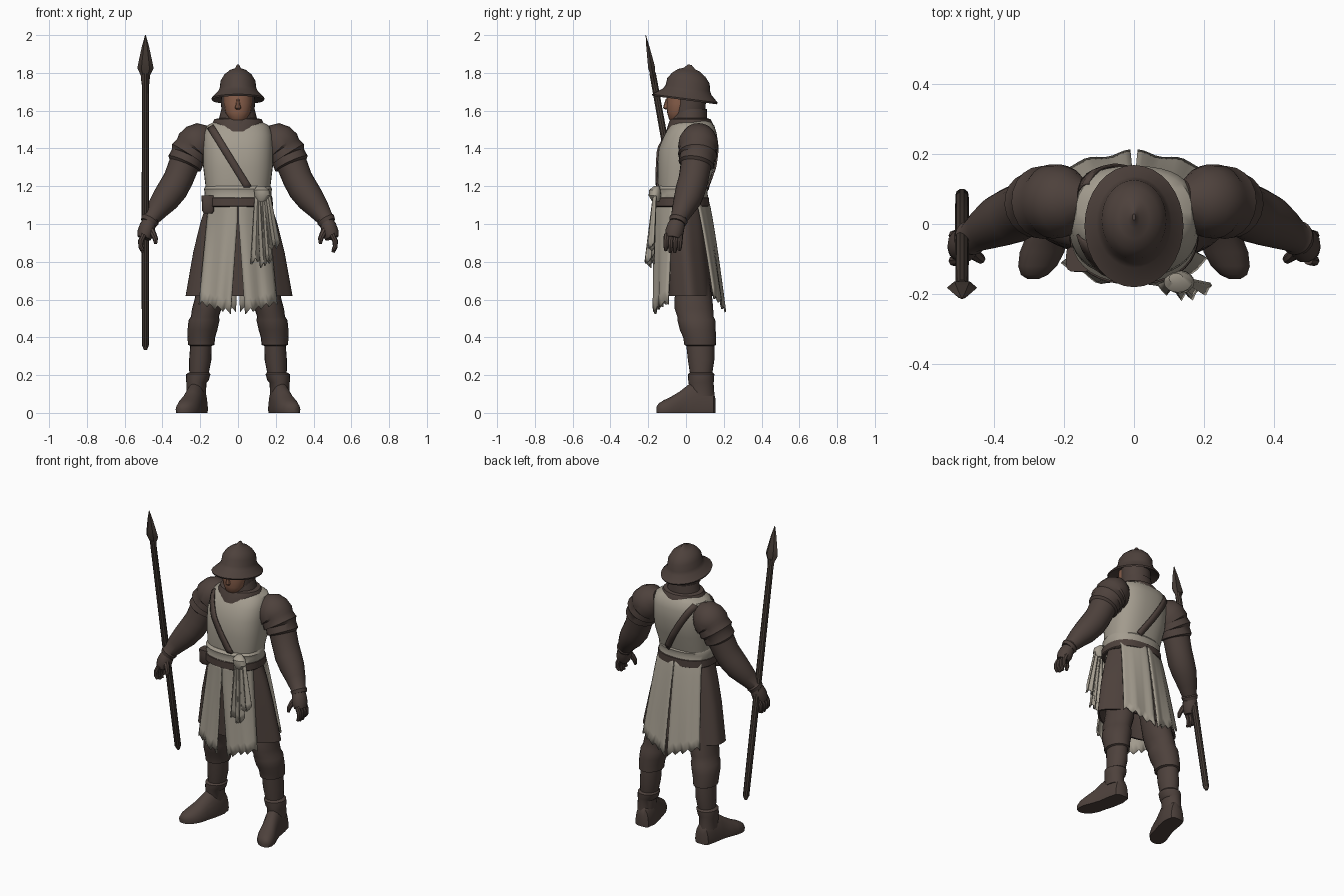
import bpy, bmesh, math
from mathutils import Vector


def material(name, rgb):
    m = bpy.data.materials.new(name)
    m.diffuse_color = (*rgb, 1)
    return m


BROWN = material("dark brown leather", (0.075, 0.053, 0.045))
WOOD = material("dark wood", (0.058, 0.043, 0.035))
CLOTH = material("grey beige cloth", (0.37, 0.335, 0.275))
SKIN = material("skin", (0.25, 0.115, 0.07))


def finish(name, bm, mat, angle=40):
    bmesh.ops.recalc_face_normals(bm, faces=bm.faces)
    me = bpy.data.meshes.new(name)
    bm.to_mesh(me)
    bm.free()
    me.materials.append(mat)
    me.shade_smooth()
    me.set_sharp_from_angle(angle=math.radians(angle))
    ob = bpy.data.objects.new(name, me)
    bpy.context.collection.objects.link(ob)
    return ob


def skin_rings(name, rings, mat, caps=True, angle=40):
    """Bridge a list of equal point rings."""
    bm = bmesh.new()
    vs = [[bm.verts.new(p) for p in r] for r in rings]
    n = len(vs[0])
    for a, b in zip(vs, vs[1:]):
        for i in range(n):
            bm.faces.new((a[i], a[(i + 1) % n], b[(i + 1) % n], b[i]))
    if caps:
        bm.faces.new(vs[0])
        bm.faces.new(vs[-1])
    return finish(name, bm, mat, angle)


def loft(name, rows, mat, s=1, n=28, e=2.0, ripple=0, tilt=0, caps=True, angle=40):
    """Stack of level oval rings: rows are (z, x centre, y centre, x radius, y radius)."""
    rings = []
    for z, cx, cy, rx, ry in rows:
        ring = []
        for i in range(n):
            a = 2 * math.pi * i / n
            c, d = math.cos(a), math.sin(a)
            k = 1 + ripple * math.cos(7 * a)
            x = rx * k * math.copysign(abs(c) ** (2 / e), c)
            y = cy + ry * k * math.copysign(abs(d) ** (2 / e), d)
            ring.append((s * (cx + x), y, z - tilt * y))
        rings.append(ring)
    return skin_rings(name, rings, mat, caps, angle)


def tube(name, rows, mat, s=1, n=14, flat=1.0, angle=40):
    """Round limb along a path: rows are (x, y, z, radius); flat squeezes across y."""
    pts = [Vector(r[:3]) for r in rows]
    rings = []
    for i, p in enumerate(pts):
        d = (pts[min(i + 1, len(pts) - 1)] - pts[max(i - 1, 0)]).normalized()
        u = Vector((0, 1, 0)).cross(d).normalized()
        v = d.cross(u)
        r = rows[i][3]
        ring = []
        for j in range(n):
            a = 2 * math.pi * j / n
            q = p + u * r * math.cos(a) + v * r * flat * math.sin(a)
            ring.append((s * q.x, q.y, q.z))
        rings.append(ring)
    return skin_rings(name, rings, mat, True, angle)


def panel(name, fn, nu, nv, mat, thick=0.01):
    """Thin cloth sheet from a function of u and v."""
    bm = bmesh.new()
    g = [[bm.verts.new(fn(i / nu, j / nv)) for j in range(nv + 1)] for i in range(nu + 1)]
    for i in range(nu):
        for j in range(nv):
            bm.faces.new((g[i][j], g[i + 1][j], g[i + 1][j + 1], g[i][j + 1]))
    ob = finish(name, bm, mat)
    m = ob.modifiers.new("thickness", "SOLIDIFY")
    m.thickness, m.offset = thick, 0
    return ob


def ragged(u, n):
    return 0.012 * ((round(u * n) * 7) % 3 - 1)


# Torso, collar and hood
TORSO = [(1.12, 0, -.02, .165, .12), (1.2, 0, -.018, .172, .132), (1.3, 0, 0, .184, .15),
         (1.4, 0, .01, .186, .155), (1.47, 0, .025, .182, .14), (1.52, 0, .033, .165, .117),
         (1.545, 0, .035, .12, .09)]
loft("tabard_body", TORSO, CLOTH, e=2.5, n=36)
loft("collar", [(1.49, 0, .02, .125, .125), (1.525, 0, .025, .14, .12), (1.555, 0, .025, .125, .105),
                (1.56, 0, .022, .1, .09), (1.61, 0, .025, .088, .085)], BROWN)
loft("hood", [(1.51, 0, .0, .085, .1), (1.545, 0, -.0, .078, .088), (1.58, 0, .015, .086, .085),
              (1.64, 0, .02, .09, .085), (1.72, 0, .015, .088, .085)], BROWN)
# Face and nose
loft("face", [(1.54, 0, -.055, .025, .02), (1.555, 0, -.05, .046, .04), (1.59, 0, -.04, .066, .06),
              (1.64, 0, -.035, .075, .068), (1.7, 0, -.03, .075, .07)], SKIN, n=20)
loft("nose", [(1.605, 0, -.1, .01, .008), (1.615, 0, -.104, .016, .018), (1.635, 0, -.1, .011, .016),
              (1.665, 0, -.096, .007, .01)], SKIN, n=8)

# Wide brimmed helmet
loft("helmet", [(1.685, 0, .005, .088, .105), (1.655, 0, -.006, .138, .17), (1.664, 0, -.006, .141, .174),
                (1.70, 0, .005, .107, .13), (1.72, 0, .01, .097, .118), (1.76, 0, .013, .092, .112),
                (1.792, 0, .015, .073, .088), (1.815, 0, .016, .044, .058), (1.826, 0, .018, .016, .03),
                (1.846, 0, .02, .005, .009)], BROWN, n=32, tilt=.13)


# Shoulder strap crossing chest and back
def torso_y(x, z, side):
    for a, b in zip(TORSO, TORSO[1:]):
        if a[0] <= z <= b[0]:
            t = (z - a[0]) / (b[0] - a[0])
            cy, rx, ry = (a[k] + t * (b[k] - a[k]) for k in (2, 3, 4))
            return cy + side * (ry * max(0, 1 - abs(x / rx) ** 2.5) ** .4 + .006)
    return 0


for side, label in ((-1, "front"), (1, "back")):
    def strap(u, v, side=side):
        x = -.145 + .2 * u + .032 * (v - .5)
        z = 1.515 - .325 * u + .02 * (v - .5)
        return (x, torso_y(x, z, side), z)
    panel("strap_" + label, strap, 14, 2, BROWN, .009)

# Skirt with an inner wall
loft("skirt", [(1.14, 0, -.02, .16, .11), (1.0, 0, -.008, .205, .115), (.85, 0, .002, .242, .12),
               (.62, 0, .02, .283, .128), (.62, 0, .02, .27, .117), (.9, 0, 0, .21, .1)],
     BROWN, n=56, ripple=.02)

# Cloth panels hanging from the waist
for s, label in ((1, "left"), (-1, "right")):
    def front(u, v, s=s):
        xi = .003 + .036 * max(0, v - .2) / .8
        xo = .15 + .055 * v
        x = xi + (xo - xi) * u
        y = -.166 + (.1 - .035 * v) * u * u + .008 * v * math.cos(u * 11 + s)
        return (s * x, y, 1.14 - v * (.605 - .05 * u - ragged(u, 12)))
    panel("front_tabard_" + label, front, 12, 10, CLOTH)

    def back(u, v, s=s):
        x = .002 + .008 * v + (.15 + .045 * v) * u
        y = .11 + .092 * v ** .8 - (.06 - .012 * v) * u ** 1.5 + .006 * v * math.cos(u * 10)
        return (s * x, y, 1.15 - v * (.605 - .07 * u - ragged(u, 12)))
    panel("back_tabard_" + label, back, 12, 10, CLOTH)

# Waist sash, belt and pouch
loft("waist_sash", [(1.125, 0, -.025, .172, .134), (1.14, 0, -.025, .18, .143), (1.165, 0, -.025, .176, .138),
                    (1.185, 0, -.025, .18, .143), (1.2, 0, -.022, .172, .132)], CLOTH, n=36, e=2.3)
loft("belt", [(1.09, 0, -.025, .18, .14), (1.095, 0, -.025, .185, .148), (1.138, 0, -.025, .183, .148),
              (1.143, 0, -.025, .176, .138)], BROWN, n=36, e=2.3)
loft("pouch", [(1.055, -.158, -.1, .022, .025), (1.07, -.158, -.1, .032, .035), (1.12, -.158, -.1, .034, .037),
               (1.15, -.158, -.1, .036, .036)], BROWN, n=16, e=4)

# Sash knot and its hanging ends
loft("sash_knot", [(1.12, .125, -.16, .025, .02), (1.15, .13, -.165, .042, .033),
                   (1.18, .125, -.165, .04, .03), (1.2, .12, -.155, .02, .015)], CLOTH, n=16)
for k, (x0, x1, w, y1, zb) in enumerate(((.115, .115, .045, -.185, .80), (.145, .185, .035, -.185, .86),
                                         (.125, .15, .03, -.2, .78))):
    def tail(u, v, x0=x0, x1=x1, w=w, y1=y1, zb=zb):
        x = x0 + (x1 - x0) * v + (u - .5) * (.045 + (2 * w - .045) * v)
        y = -.165 + (y1 + .165) * v + (.005 + .01 * v) * math.cos(u * 13)
        return (x, y, 1.16 + v * (zb - 1.16 + .03 * u + ragged(u, 8)))
    panel("sash_end_%d" % (k + 1), tail, 8, 8, CLOTH)

ARM = [(.14, .07, 1.47, .055), (.175, .068, 1.455, .09), (.205, .066, 1.435, .104), (.235, .064, 1.405, .106),
       (.24, .063, 1.397, .098), (.262, .061, 1.365, .104), (.266, .06, 1.357, .092), (.283, .054, 1.32, .095),
       (.287, .052, 1.312, .081), (.315, .04, 1.24, .079), (.345, .025, 1.185, .08), (.385, .008, 1.13, .074),
       (.425, -.015, 1.08, .06), (.46, -.037, 1.03, .045), (.465, -.04, 1.022, .05), (.475, -.046, 1.005, .044)]
LEG = [(.76, .12, .03, .085, .085), (.6, .15, .04, .08, .1), (.55, .166, .042, .078, .102),
       (.51, .175, .05, .074, .096), (.49, .18, .055, .082, .1), (.44, .188, .062, .079, .095),
       (.4, .194, .072, .073, .087), (.36, .195, .075, .07, .084), (.355, .196, .076, .057, .074),
       (.28, .2, .08, .059, .07), (.215, .206, .08, .052, .06), (.205, .21, .08, .064, .07),
       (.17, .216, .08, .06, .068), (.16, .22, .08, .053, .066), (.09, .222, .085, .052, .066)]
BOOT = [(.213, .157, .025, .07), (.215, .145, .045, .12), (.218, .09, .056, .17), (.23, .02, .055, .155),
        (.248, -.035, .056, .112), (.262, -.08, .06, .085), (.275, -.12, .052, .066),
        (.284, -.145, .036, .05), (.287, -.157, .015, .03)]

for s, label in ((1, "left"), (-1, "right")):
    # Arm with layered shoulder plates
    tube("arm_" + label, ARM, BROWN, s, n=20, angle=35)
    # Gloved hand, fingers and thumb
    tube("palm_" + label, [(.465, -.04, 1.02, .035), (.478, -.052, .99, .042), (.488, -.062, .955, .045),
                           (.497, -.068, .925, .036)], BROWN, s, flat=1.1)
    for f in range(4):
        y = -.03 - .024 * f
        drop = (.012, 0, 0, .01)[f]
        tube("finger_%s_%d" % (label, f + 1),
             [(.497, y, .945, .015), (.514, y - .003, .91, .015), (.515, y - .004, .88, .013),
              (.503, y - .005, .85 + drop, .009)], BROWN, s, n=8)
    tube("thumb_" + label, [(.468, -.07, .985, .018), (.45, -.09, .95, .017), (.437, -.1, .92, .014),
                            (.436, -.104, .895, .008)], BROWN, s, n=8)
    # Leg with knee guard and ankle cuff
    loft("leg_" + label, LEG, BROWN, s, n=20, angle=35)
    # Boot: arched sections from heel to toe
    rings = []
    for x, y, w, h in BOOT:
        ring = [(s * (x - w), y, .0), (s * (x - w * 1.06), y, .02)]
        for i in range(1, 10):
            a = math.pi * (1 - i / 10)
            ring.append((s * (x + w * math.cos(a)), y, .02 + (h - .02) * math.sin(a) ** .8))
        ring += [(s * (x + w * 1.06), y, .02), (s * (x + w), y, .0)]
        rings.append(ring)
    skin_rings("boot_" + label, rings, BROWN)


# Spear: leaning shaft with a flat leaf-shaped point
def lean(z):
    return -.213 + (2 - z) * .18


tube("spear_shaft", [(-.49, lean(z), z, r) for z, r in
                     ((.335, .009), (.36, .019), (.7, .02), (1.1, .02), (1.5, .019), (1.8, .018))],
     WOOD, n=10, angle=30)
tube("spear_head", [(-.49, lean(z), z, r) for z, r in
                    ((1.74, .021), (1.785, .024), (1.825, .043), (1.87, .034), (1.94, .019), (2.0, .002))],
     WOOD, n=6, flat=.5, angle=25)
